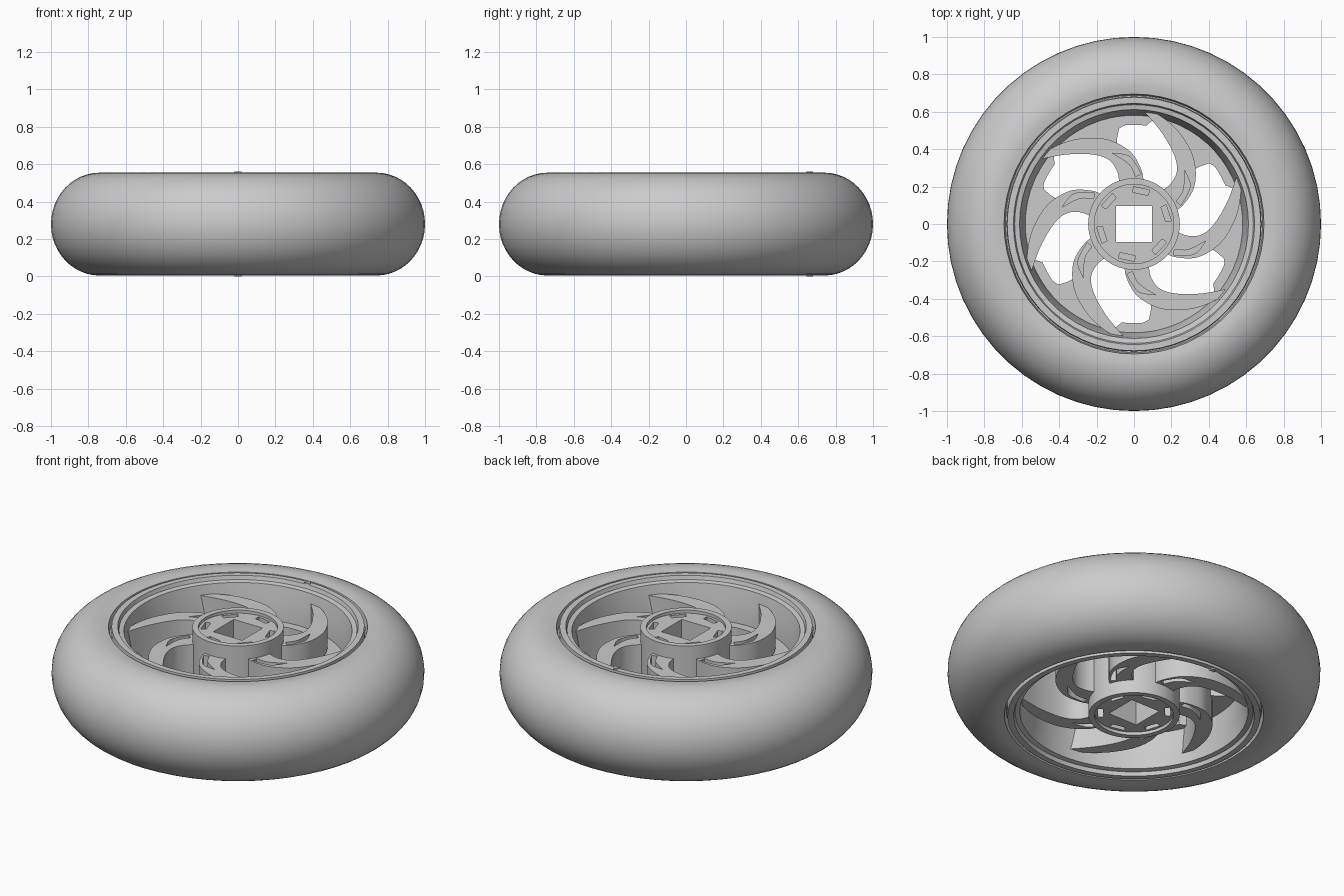
import bpy, bmesh
from math import sin, cos, pi, radians
from mathutils import Matrix, Vector

MID = 0.28      # half height of the wheel
SEG = 60
COUNT = 6       # spokes

cube = bpy.data.objects.get("Cube")
if cube:
    bpy.data.objects.remove(cube, do_unlink=True)

grey = bpy.data.materials.new("plain_grey")
grey.use_nodes = True
grey.diffuse_color = (0.6, 0.6, 0.6, 1)
bsdf = grey.node_tree.nodes["Principled BSDF"]
bsdf.inputs["Base Color"].default_value = grey.diffuse_color
bsdf.inputs["Roughness"].default_value = 0.7


def add(name, bm):
    bmesh.ops.recalc_face_normals(bm, faces=bm.faces)
    mesh = bpy.data.meshes.new(name)
    bm.to_mesh(mesh)
    bm.free()
    mesh.materials.append(grey)
    ob = bpy.data.objects.new(name, mesh)
    bpy.context.collection.objects.link(ob)
    return ob


def lathe(name, upper):
    """Spin an upper half profile, mirrored about mid height, into a ring."""
    pts = upper + [(r, 2 * MID - z) for r, z in reversed(upper) if abs(z - MID) > 1e-4]
    bm = bmesh.new()
    rings = [[bm.verts.new((r * cos(2 * pi * i / SEG), r * sin(2 * pi * i / SEG), z))
              for r, z in pts] for i in range(SEG)]
    for i in range(SEG):
        a, b = rings[i], rings[(i + 1) % SEG]
        for j in range(len(pts)):
            k = (j + 1) % len(pts)
            bm.faces.new((a[j], b[j], b[k], a[k]))
    return add(name, bm)


def prism(name, outline, z0, z1):
    """Extrude a flat outline between two heights."""
    bm = bmesh.new()
    face = bm.faces.new([bm.verts.new((x, y, z0)) for x, y in outline])
    ext = bmesh.ops.extrude_face_region(bm, geom=[face])["geom"]
    moved = [v for v in ext if isinstance(v, bmesh.types.BMVert)]
    bmesh.ops.translate(bm, verts=moved, vec=(0, 0, z1 - z0))
    return add(name, bm)


def curve(points, steps=6):
    """Smooth line through a few points."""
    p = [Vector(q) for q in points]
    p = [2 * p[0] - p[1]] + p + [2 * p[-1] - p[-2]]
    out = []
    for a, b, c, d in zip(p, p[1:], p[2:], p[3:]):
        for s in range(steps):
            t = s / steps
            out.append(0.5 * (2 * b + (c - a) * t + (2 * a - 5 * b + 4 * c - d) * t ** 2
                              + (3 * b - a - 3 * c + d) * t ** 3))
    return out + [p[-2]]


def circle(r, n=SEG):
    return [(r * cos(2 * pi * i / n), r * sin(2 * pi * i / n)) for i in range(n)]


def carve(ob, cutters):
    """Subtract the cutters, bake the result and drop the cutters."""
    for c in cutters:
        c.hide_render = True
        mod = ob.modifiers.new("cut", "BOOLEAN")
        mod.operation, mod.solver, mod.object = "DIFFERENCE", "EXACT", c
    dg = bpy.context.evaluated_depsgraph_get()
    mesh = bpy.data.meshes.new_from_object(ob.evaluated_get(dg))
    ob.modifiers.clear()
    ob.data = mesh
    for c in cutters:
        bpy.data.objects.remove(c, do_unlink=True)


def smooth(ob, angle=35):
    bpy.ops.object.select_all(action="DESELECT")
    ob.select_set(True)
    bpy.context.view_layer.objects.active = ob
    bpy.ops.object.shade_smooth_by_angle(angle=radians(angle))


# Tyre with rounded shoulders and a narrow groove beside the rim
shoulder = [(0.74 + 0.26 * sin(pi / 2 * i / 12), MID + 0.275 * cos(pi / 2 * i / 12))
            for i in range(13)]
smooth(lathe("tyre", [(0.65, 0.5), (0.688, 0.5), (0.695, 0.548)] + shoulder))

# Rim with a stepped lip and a tapered inner wall
smooth(lathe("rim", [(0.575, MID), (0.595, 0.44), (0.612, 0.525), (0.638, 0.53),
                     (0.645, 0.552), (0.678, 0.552), (0.682, 0.49)]), 25)

# Web at mid height, cut away between the spokes
KEYS = [(0, 0.53), (13, 0.53), (16, 0.515), (18, 0.47), (20, 0.41),
        (29, 0.449), (44, 0.52), (56, 0.57), (60, 0.53)]


def web_radius(phi):
    for (a, ra), (b, rb) in zip(KEYS, KEYS[1:]):
        if phi <= b:
            return ra + (rb - ra) * (phi - a) / (b - a)


bm = bmesh.new()
rows = []
for deg in range(0, 360, 2):
    t = radians(deg + 83)
    r = web_radius(deg % 60)
    rows.append([bm.verts.new((q * cos(t), q * sin(t), z)) for q, z in
                 ((r, MID - 0.05), (r, MID + 0.05), (0.62, MID + 0.05), (0.62, MID - 0.05))])
for a, b in zip(rows, rows[1:] + rows[:1]):
    for j in range(4):
        k = (j + 1) % 4
        bm.faces.new((a[j], b[j], b[k], a[k]))
smooth(add("web", bm))

# Curved spoke with a crescent pocket on both sides
outer = curve([(0.06, 0.622), (0.16, 0.565), (0.25, 0.48), (0.32, 0.35),
               (0.325, 0.21), (0.27, 0.11), (0.21, 0.06)])
inner = curve([(0.14, 0.17), (0.2, 0.22), (0.23, 0.29), (0.21, 0.38),
               (0.14, 0.5), (0.04, 0.618)])
spoke = prism("spoke_1", outer + inner, 0.09, 2 * MID - 0.09)
slot = (curve([(0.27, 0.29), (0.3, 0.21), (0.28, 0.15), (0.25, 0.1)])
        + curve([(0.225, 0.12), (0.26, 0.17), (0.27, 0.22)]))
carve(spoke, [prism("pocket_cutter", slot, z, z + 0.2) for z in (-0.01, 2 * MID - 0.19)])
smooth(spoke)
for i in range(1, COUNT):
    twin = spoke.copy()
    twin.name = f"spoke_{i + 1}"
    twin.matrix_world = Matrix.Rotation(i * 2 * pi / COUNT, 4, "Z")
    bpy.context.collection.objects.link(twin)

# Hub with a square bore, recessed faces and ring of notches
hub = prism("hub", circle(0.245), 0.012, 2 * MID - 0.012)
s = 0.095
cutters = [prism("bore_cutter", [(-s, -s), (s, -s), (s, s), (-s, s)], -0.1, 0.7)]
for z0, z1 in ((-0.1, 0.03), (2 * MID - 0.03, 0.7)):
    cutters.append(prism("recess_cutter", circle(0.212), z0, z1))
for z0, z1 in ((-0.1, 0.13), (2 * MID - 0.13, 0.7)):
    for i in range(COUNT):
        c = prism("notch_cutter", [(0.165, -0.04), (0.195, -0.045),
                                   (0.195, 0.045), (0.165, 0.04)], z0, z1)
        c.data.transform(Matrix.Rotation(radians(78 + 60 * i), 4, "Z"))
        cutters.append(c)
carve(hub, cutters)
smooth(hub)

# Small pointers on both rim faces
for side, z0, z1 in (("top", 0.55, 0.56), ("bottom", 0.0, 0.01)):
    prism(f"pointer_{side}", [(-0.02, 0.645), (0.02, 0.645), (0, 0.678)], z0, z1)
